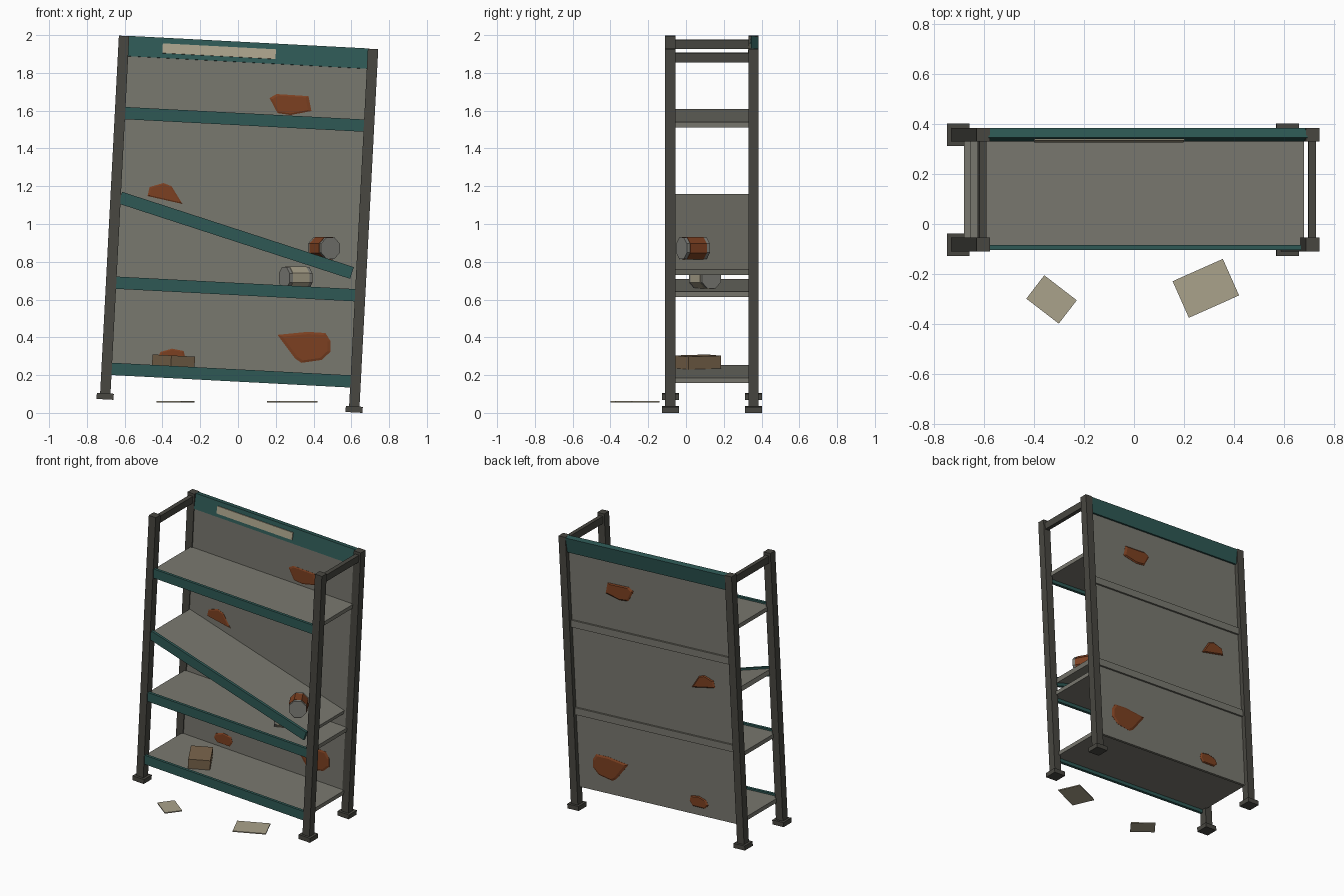
import bpy, bmesh, math
from mathutils import Matrix, Vector

if "Cube" in bpy.data.objects:
    bpy.data.objects.remove(bpy.data.objects["Cube"])


def mat(name, r, g, b):
    m = bpy.data.materials.new(name)
    lin = [((c / 255 + 0.055) / 1.055) ** 2.4 for c in (r, g, b)]
    m.diffuse_color = (*lin, 1)
    m.use_nodes = True
    m.node_tree.nodes["Principled BSDF"].inputs["Base Color"].default_value = m.diffuse_color
    return m


DARK = mat("dark_metal", 72, 71, 65)
TEAL = mat("teal_paint", 46, 89, 85)
GREY = mat("grey_board", 121, 120, 111)
RUST = mat("rust", 124, 64, 33)
BEIGE = mat("beige_paper", 170, 162, 139)
BROWN = mat("brown_card", 122, 101, 76)
TIN = mat("tin", 128, 128, 122)

# The whole rack leans 3 degrees to the right
LEAN = Matrix.Translation((-0.045, 0, 0.037)) @ Matrix.Rotation(math.radians(3), 4, 'Y')
I = Matrix.Identity(4)


def finish(name, bm, m, material):
    bmesh.ops.recalc_face_normals(bm, faces=bm.faces)
    me = bpy.data.meshes.new(name)
    bm.to_mesh(me)
    bm.free()
    me.materials.append(material)
    o = bpy.data.objects.new(name, me)
    o.matrix_world = m
    bpy.context.collection.objects.link(o)
    return o


def box(name, material, lo, hi, frame=LEAN, rot=I):
    lo, hi = Vector(lo), Vector(hi)
    bm = bmesh.new()
    bmesh.ops.create_cube(bm, size=1)
    bmesh.ops.scale(bm, vec=hi - lo, verts=bm.verts)
    return finish(name, bm, frame @ Matrix.Translation((lo + hi) / 2) @ rot, material)


def rot(deg, axis):
    return Matrix.Rotation(math.radians(deg), 4, axis)


# Posts, feet and top side rails
for sx, side in ((-0.66, "left"), (0.66, "right")):
    for y, end in ((-0.0825, "front"), (0.3575, "back")):
        box(f"{end}_{side}_post", DARK, (sx - 0.0275, y - 0.0275, 0.02), (sx + 0.0275, y + 0.0275, 1.927))
        box(f"{end}_{side}_foot", DARK, (sx - 0.045, y - 0.045, 0), (sx + 0.045, y + 0.045, 0.032))
    box(f"{side}_top_rail", DARK, (sx - 0.015, -0.06, 1.857), (sx + 0.015, 0.335, 1.907))

# Level shelves with teal front rails
for i, w in enumerate((0.163, 0.62, 1.519)):
    box(f"shelf_{i}", GREY, (-0.645, -0.086, w - 0.008), (0.645, 0.337, w + 0.02))
    box(f"shelf_rail_{i}", TEAL, (-0.64, -0.105, w - 0.0325), (0.64, -0.085, w + 0.0325))

# Collapsed shelf
FALL = Matrix.Translation((-0.01, 0, 0.94)) @ rot(18, 'Y')
box("fallen_shelf", GREY, (-0.645, -0.086, -0.01), (0.645, 0.335, 0.02), FALL)
box("fallen_shelf_rail", TEAL, (-0.645, -0.105, -0.0325), (0.645, -0.085, 0.0325), FALL)

# Back board, battens on its rear, header and its blank label
box("back_board", GREY, (-0.64, 0.336, 0.15), (0.64, 0.354, 1.84))
for i, w in enumerate((0.69, 1.31)):
    box(f"back_batten_{i}", GREY, (-0.635, 0.35, w - 0.025), (0.635, 0.367, w + 0.025))
box("header", TEAL, (-0.64, 0.3375, 1.818), (0.64, 0.3775, 1.926), rot=rot(-8, 'X'))
box("header_label", BEIGE, (-0.453, 0.3305, 1.846), (0.147, 0.3385, 1.898), rot=rot(-8, 'X'))

# Rust patches running through the back board
PATCHES = (
    ((.167, 1.667), (.204, 1.688), (.373, 1.677), (.389, 1.598), (.278, 1.577), (.209, 1.587)),
    ((-.479, 1.148), (-.468, 1.196), (-.394, 1.217), (-.352, 1.2), (-.294, 1.106)),
    ((.209, .413), (.368, .429), (.463, .423), (.489, .381), (.489, .323), (.442, .28), (.336, .265), (.304, .286)),
    ((-.426, .291), (-.41, .323), (-.35, .34), (-.288, .328), (-.278, .29), (-.30, .258), (-.40, .262)),
)
for i, pts in enumerate(PATCHES):
    cx = sum(p[0] for p in pts) / len(pts)
    cz = sum(p[1] for p in pts) / len(pts)
    bm = bmesh.new()
    rings = []
    for y, s in ((0.331, 0.85), (0.335, 1), (0.355, 1), (0.361, 0.85)):
        rings.append([bm.verts.new((cx + (x - cx) * s, y, cz + (z - cz) * s)) for x, z in pts])
    bm.faces.new(rings[0])
    bm.faces.new(rings[-1])
    n = len(pts)
    for a, b in zip(rings, rings[1:]):
        for k in range(n):
            bm.faces.new((a[k], a[(k + 1) % n], b[(k + 1) % n], b[k]))
    finish(f"rust_patch_{i}", bm, I, RUST)


# Cans lying on their sides, eight-sided, with a wrapped band
def can(name, loc, yaw, band, length):
    m = Matrix.Translation(loc) @ rot(yaw, 'Z') @ rot(90, 'X') @ rot(22.5, 'Z')
    for part, r, d, c in (("body", 0.062, length, TIN), ("band", 0.0645, length * 0.72, band)):
        bm = bmesh.new()
        bmesh.ops.create_cone(bm, cap_ends=True, segments=8, radius1=r, radius2=r, depth=d)
        finish(f"{name}_{part}", bm, m, c)


can("upper_can", (0.455, 0.037, 0.872), 30, RUST, 0.14)
can("lower_can", (0.305, 0.10, 0.715), -60, BEIGE, 0.14)

# Carton on the bottom shelf, sunk slightly through it
box("carton", BROWN, (-0.3935, -0.0375, 0.151), (-0.2485, 0.1625, 0.234),
    Matrix.Translation((-0.0315, 0, 0.053)) @ rot(3, 'Y'), rot(30, 'Z'))

# Loose sheets in front
box("loose_sheet_left", BEIGE, (-0.412, -0.361, 0.056), (-0.248, -0.243, 0.063), I, rot(-37.6, 'Z'))
box("loose_sheet_right", BEIGE, (0.1775, -0.3375, 0.056), (0.3975, -0.1775, 0.063), I, rot(24, 'Z'))
